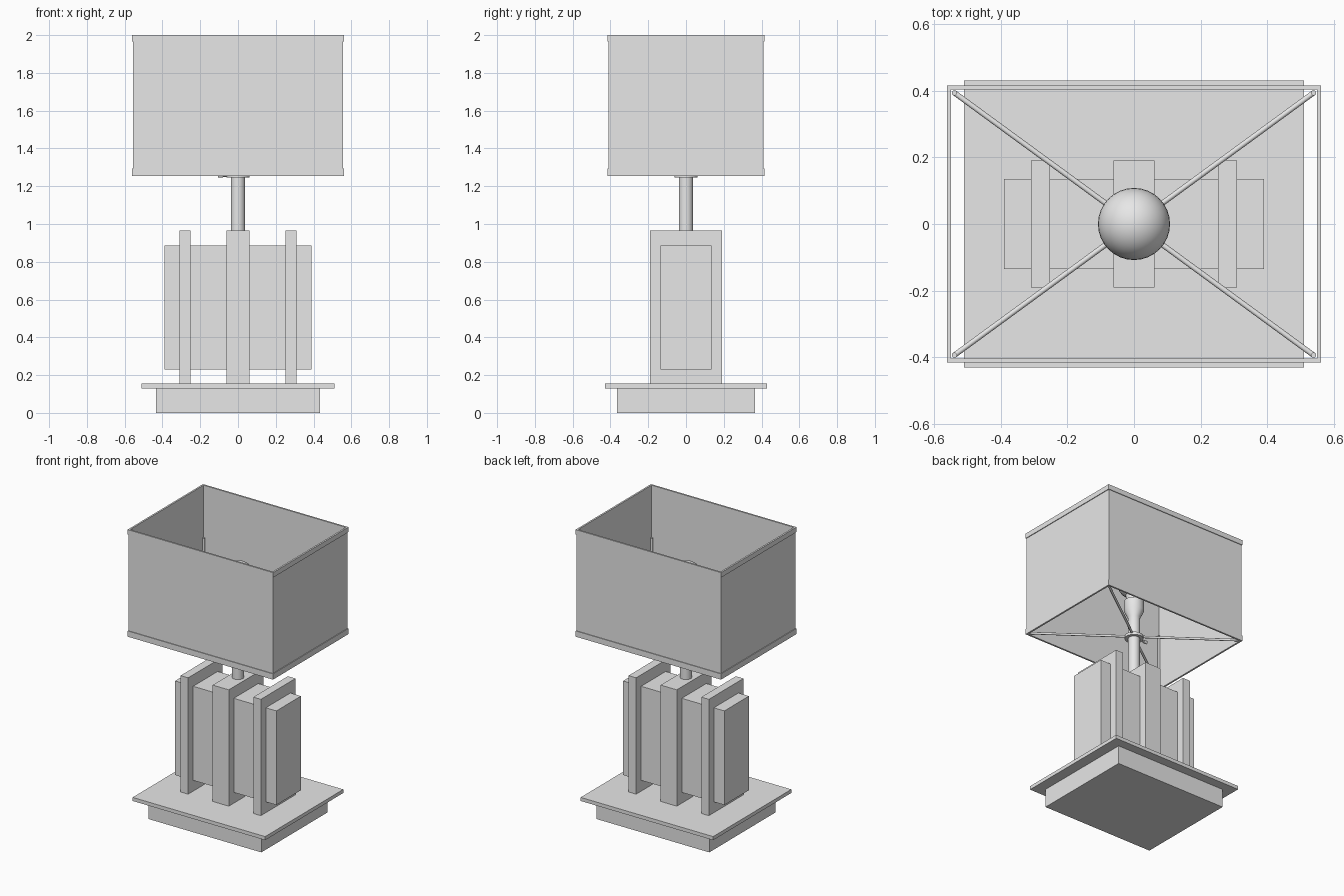
import bpy, bmesh, math
from mathutils import Vector

default = bpy.data.objects.get("Cube")
if default:
    bpy.data.objects.remove(default, do_unlink=True)

grey = bpy.data.materials.new("plain grey")
grey.use_nodes = True
grey.diffuse_color = (0.8, 0.8, 0.8, 1)
grey.node_tree.nodes["Principled BSDF"].inputs["Base Color"].default_value = (0.8, 0.8, 0.8, 1)


def finish(name, bm, smooth=False):
    bmesh.ops.recalc_face_normals(bm, faces=bm.faces)
    mesh = bpy.data.meshes.new(name)
    bm.to_mesh(mesh)
    bm.free()
    mesh.materials.append(grey)
    obj = bpy.data.objects.new(name, mesh)
    bpy.context.collection.objects.link(obj)
    if smooth:
        bpy.ops.object.select_all(action="DESELECT")
        obj.select_set(True)
        bpy.context.view_layer.objects.active = obj
        bpy.ops.object.shade_smooth_by_angle(angle=math.radians(35))
    return obj


def box(name, x, half_x, half_y, bottom, top):
    bm = bmesh.new()
    bmesh.ops.create_cube(bm, size=2)
    for v in bm.verts:
        v.co.x = x + v.co.x * half_x
        v.co.y *= half_y
        v.co.z = top if v.co.z > 0 else bottom
    return finish(name, bm)


def rod(name, start, end, radius, sides=12):
    start, end = Vector(start), Vector(end)
    axis = end - start
    bm = bmesh.new()
    bmesh.ops.create_cone(bm, cap_ends=True, segments=sides, radius1=radius,
                          radius2=radius, depth=axis.length)
    bm.transform(axis.to_track_quat("Z", "Y").to_matrix().to_4x4())
    bmesh.ops.translate(bm, verts=bm.verts, vec=(start + end) / 2)
    return finish(name, bm, True)


def lathe(name, profile, sides=32):
    bm = bmesh.new()
    verts = [bm.verts.new((r, 0, z)) for r, z in profile]
    edges = [bm.edges.new(pair) for pair in zip(verts, verts[1:])]
    bmesh.ops.spin(bm, geom=verts + edges, cent=(0, 0, 0), axis=(0, 0, 1),
                   angle=math.tau, steps=sides)
    bmesh.ops.remove_doubles(bm, verts=bm.verts, dist=0.0005)
    return finish(name, bm, True)


def rectangular_ring(name, half_x, half_y, profile):
    # Closed profile of (inset, height) swept around a rectangle
    bm = bmesh.new()
    loops = [[bm.verts.new((sx * (half_x - inset), sy * (half_y - inset), z))
              for sx, sy in ((-1, -1), (1, -1), (1, 1), (-1, 1))]
             for inset, z in profile]
    for k, low in enumerate(loops):
        high = loops[(k + 1) % len(loops)]
        for i in range(4):
            j = (i + 1) % 4
            bm.faces.new((low[i], low[j], high[j], high[i]))
    return finish(name, bm)


# Base
box("base_plinth", 0, 0.435, 0.365, 0, 0.13)
box("base_plate", 0, 0.51, 0.43, 0.13, 0.155)

# Body block with upright slabs
box("body_block", 0, 0.39, 0.135, 0.23, 0.885)
box("center_slab", 0, 0.062, 0.19, 0.155, 0.965)
for side, label in ((1, "left"), (-1, "right")):
    box(label + "_slab", side * 0.28, 0.029, 0.19, 0.155, 0.965)

# Stem, socket and bulb
lathe("stem", [(0, 0.96), (0.038, 0.96), (0.038, 1.245), (0.06, 1.245),
               (0.06, 1.265), (0.04, 1.265), (0.04, 1.4), (0.064, 1.45),
               (0.064, 1.52), (0, 1.52)])
bulb_z, bulb_r = 1.66, 0.108
arc = [math.radians(a) for a in range(-60, 91, 10)]
lathe("bulb", [(0, 1.5), (0.05, 1.5), (0.05, 1.55)]
      + [(bulb_r * math.cos(a), bulb_z + bulb_r * math.sin(a)) for a in arc])
rod("switch_shaft", (-0.03, 0, 1.256), (-0.08, 0, 1.256), 0.006)
rod("switch_knob", (-0.08, 0, 1.256), (-0.105, 0, 1.256), 0.011)

# Shade with trim bands at both rims
rectangular_ring("shade", 0.56, 0.415, [
    (0, 1.255), (0, 1.295), (0.005, 1.295), (0.005, 1.965), (0, 1.965),
    (0, 2), (0.012, 2), (0.012, 1.255)])

# Wire frame holding the shade
for sx, x_label in ((1, "left"), (-1, "right")):
    for sy, y_label in ((-1, "front"), (1, "back")):
        corner = (sx * 0.538, sy * 0.393)
        label = y_label + "_" + x_label
        rod(label + "_arm", (0, 0, 1.262), (*corner, 1.262), 0.008)
        rod(label + "_upright", (*corner, 1.256), (*corner, 1.64), 0.008)
